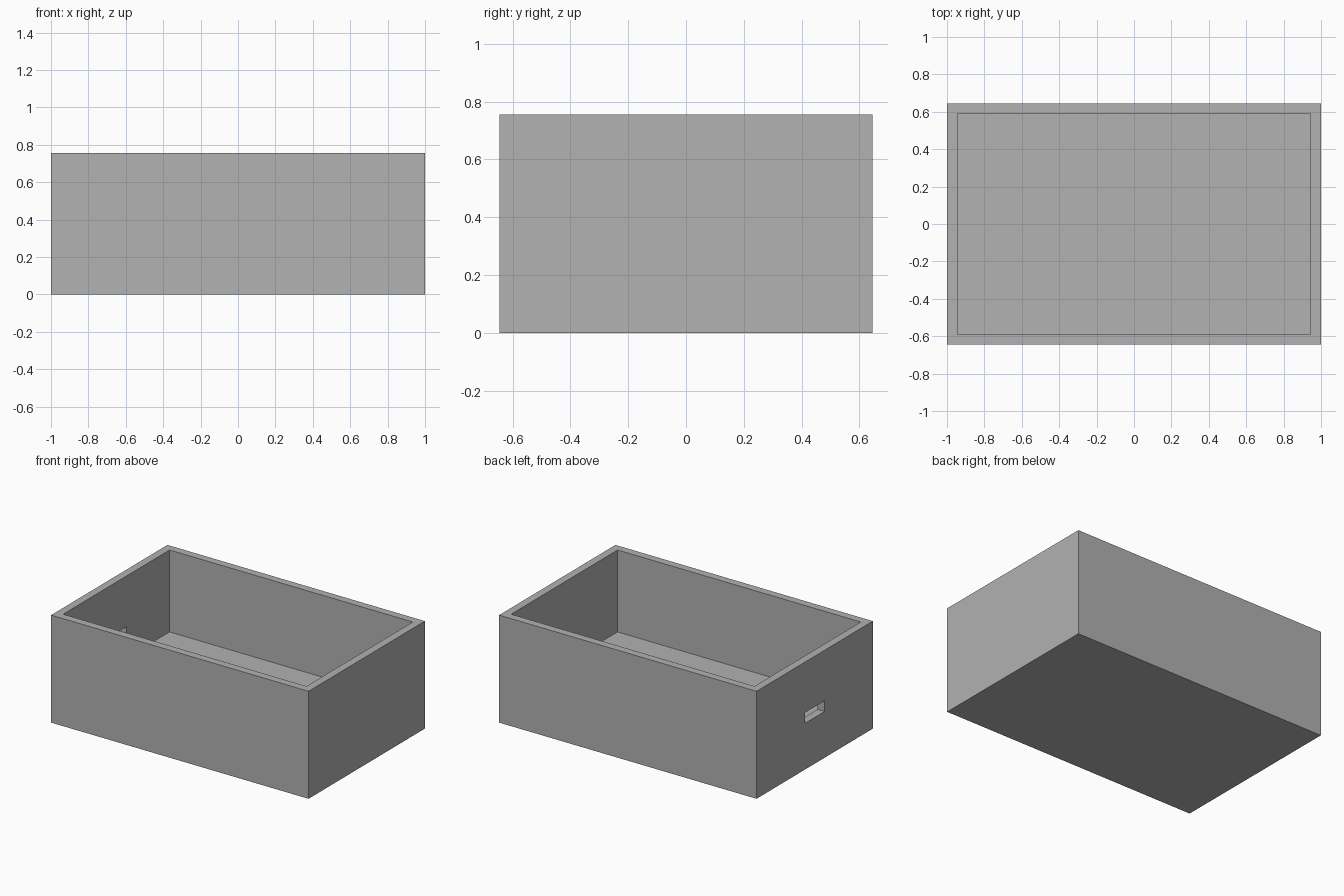
import bpy

LENGTH, DEPTH, HEIGHT = 2.0, 1.29, 0.755
WALL, FLOOR = 0.055, 0.18

default = bpy.data.objects.get("Cube")
if default:
    bpy.data.objects.remove(default, do_unlink=True)

# Plain grey surface
grey = bpy.data.materials.new("plain_grey")
grey.use_nodes = True
colour = (0.445, 0.445, 0.445, 1)
grey.diffuse_color = colour
grey.node_tree.nodes["Principled BSDF"].inputs["Base Color"].default_value = colour


def box(name, low, high):
    """Add a box spanning two opposite corners."""
    centre = [(a + b) / 2 for a, b in zip(low, high)]
    bpy.ops.mesh.primitive_cube_add(size=1, location=centre)
    obj = bpy.context.object
    obj.name = obj.data.name = name
    obj.scale = [b - a for a, b in zip(low, high)]
    bpy.ops.object.transform_apply(location=True, rotation=False, scale=True)
    obj.data.materials.append(grey)
    return obj


def cut(target, cutter):
    """Subtract the cutter from the target, then discard it."""
    cutter.hide_render = True
    mod = target.modifiers.new("cut", "BOOLEAN")
    mod.operation = "DIFFERENCE"
    mod.solver = "EXACT"
    mod.object = cutter
    bpy.context.view_layer.objects.active = target
    bpy.ops.object.modifier_apply(modifier=mod.name)
    bpy.data.objects.remove(cutter, do_unlink=True)


# Outer block
x, y = LENGTH / 2, DEPTH / 2
tray = box("open_box", (-x, -y, 0), (x, y, HEIGHT))

# Hollow interior above the thick floor
cut(tray, box("interior_cutter", (WALL - x, WALL - y, FLOOR),
              (x - WALL, y - WALL, HEIGHT + 0.2)))

# Slot through the end wall at -x
cut(tray, box("slot_cutter", (-x - 0.1, -0.11, 0.325),
              (-x + WALL + 0.1, 0.11, 0.4)))
